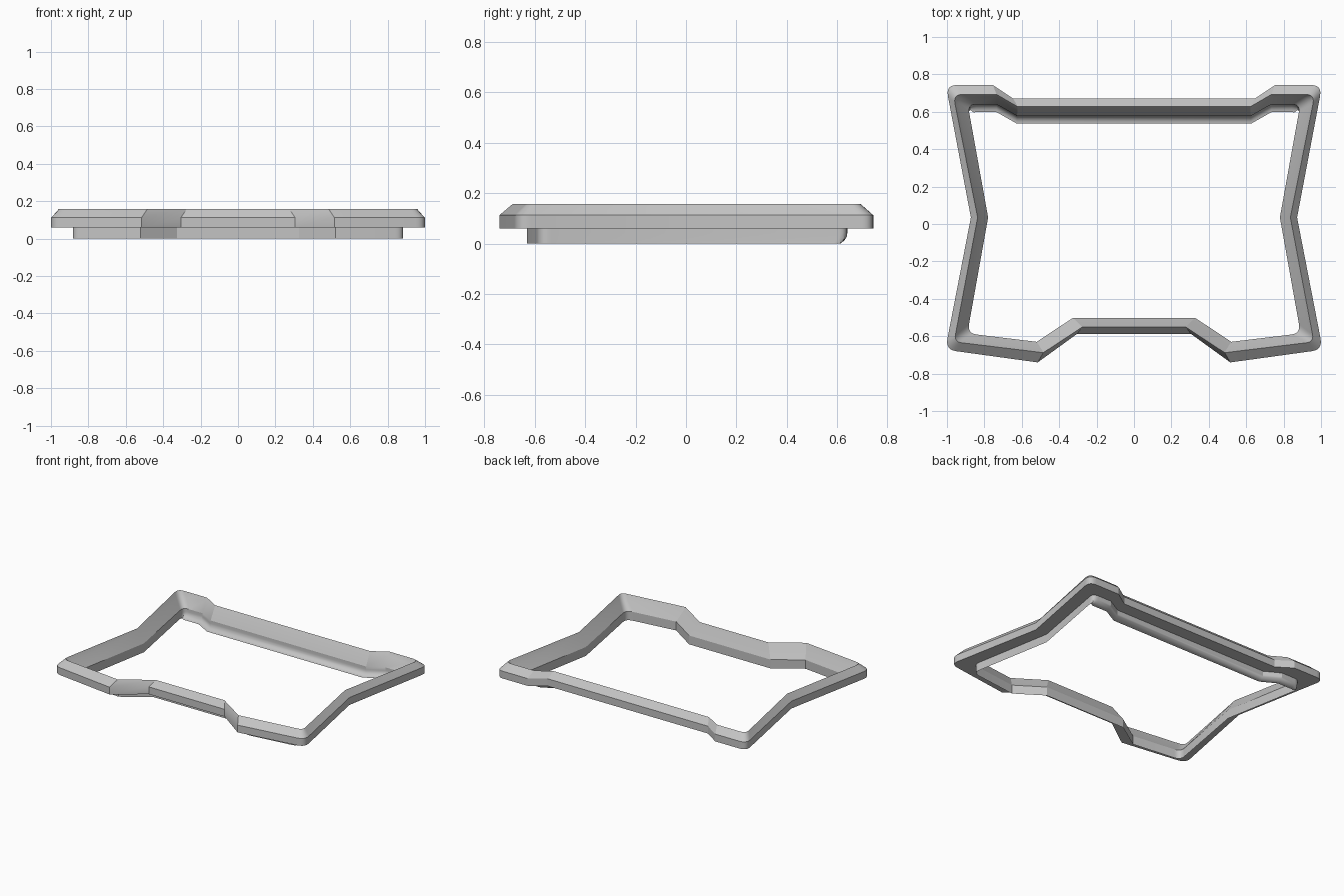
import bpy
import math
from mathutils import Vector

cube = bpy.data.objects.get("Cube")
if cube:
    bpy.data.objects.remove(cube, do_unlink=True)

grey = bpy.data.materials.new("mid_grey")
grey.use_nodes = True
colour = (0.55, 0.55, 0.55, 1)
grey.diffuse_color = colour
grey.node_tree.nodes["Principled BSDF"].inputs["Base Color"].default_value = colour


def outline(points, back_r, front_r):
    """Round the back and front corners of a half outline, then mirror it to a loop."""
    pts = [Vector(p) for p in points]
    half = []
    for i, p in enumerate(pts):
        r = {2: back_r, 4: front_r}.get(i)
        if r is None:
            half.append(p)
            continue
        a = p + (pts[i - 1] - p).normalized() * r
        b = p + (pts[i + 1] - p).normalized() * r
        for k in range(7):
            t = k / 6
            half.append(a * (1 - t) ** 2 + p * 2 * t * (1 - t) + b * t * t)
    return half + [Vector((-p.x, p.y)) for p in reversed(half)]


def at_height(loop, z):
    return [(p.x, p.y, z) for p in loop]


def loft(name, rings):
    """Join matching rings with quads."""
    n = len(rings[0])
    verts = [v for ring in rings for v in ring]
    faces = []
    for k in range(len(rings) - 1):
        a, b = k * n, (k + 1) * n
        for i in range(n):
            j = (i + 1) % n
            faces.append((b + i, b + j, a + j, a + i))
    mesh = bpy.data.meshes.new(name)
    mesh.from_pydata(verts, [], faces)
    mesh.materials.append(grey)
    obj = bpy.data.objects.new(name, mesh)
    bpy.context.collection.objects.link(obj)
    bpy.ops.object.select_all(action='DESELECT')
    obj.select_set(True)
    bpy.context.view_layer.objects.active = obj
    bpy.ops.object.shade_smooth_by_angle(angle=math.radians(25))


# Half outlines: back step, back ear, back corner, waist, front corner, front foot, front recess
outer = outline([(.645, .67), (.755, .743), (1.006, .743), (.872, .035),
                 (1.009, -.672), (.515, -.74), (.305, -.588)], .06, .06)
rim = outline([(.622, .627), (.735, .693), (.967, .693), (.836, .035),
               (.962, -.63), (.485, -.688), (.275, -.55)], .05, .04)
rim_inside = outline([(.622, .622), (.735, .68), (.943, .68), (.830, .035),
                      (.940, -.615), (.493, -.672), (.282, -.545)], .05, .04)
inner = outline([(.625, .578), (.735, .64), (.889, .64), (.78, .035),
                 (.891, -.585), (.52, -.63), (.327, -.502)], .045, .05)

BOTTOM, SHOULDER, TOP = .06, .113, .157
CURL = .042

# Short drafted wall inside the rim: deep at the corners, shallow at the waist
rim_wall = [(q.x, q.y, TOP - 1.4 * (q - p).length) for p, q in zip(rim, rim_inside)]


def curl_ring(angle):
    """Lower skirt edge, turned inward along the back only."""
    ring = []
    for p in inner:
        w = max(0, min(1, (.89 - abs(p.x)) / .03)) if p.y > .5 else 0
        ring.append((p.x, p.y - w * CURL * (1 - math.cos(angle)),
                     CURL * (1 - math.sin(angle))))
    return ring


# Chamfered rail, sloping inward below the rim, with a thin skirt hanging from its inner edge
loft("frame", [at_height(inner, BOTTOM), at_height(outer, BOTTOM),
               at_height(outer, SHOULDER), at_height(rim, TOP), rim_wall,
               at_height(inner, BOTTOM + .004)] +
     [curl_ring(math.pi / 2 * k / 6) for k in range(7)])
